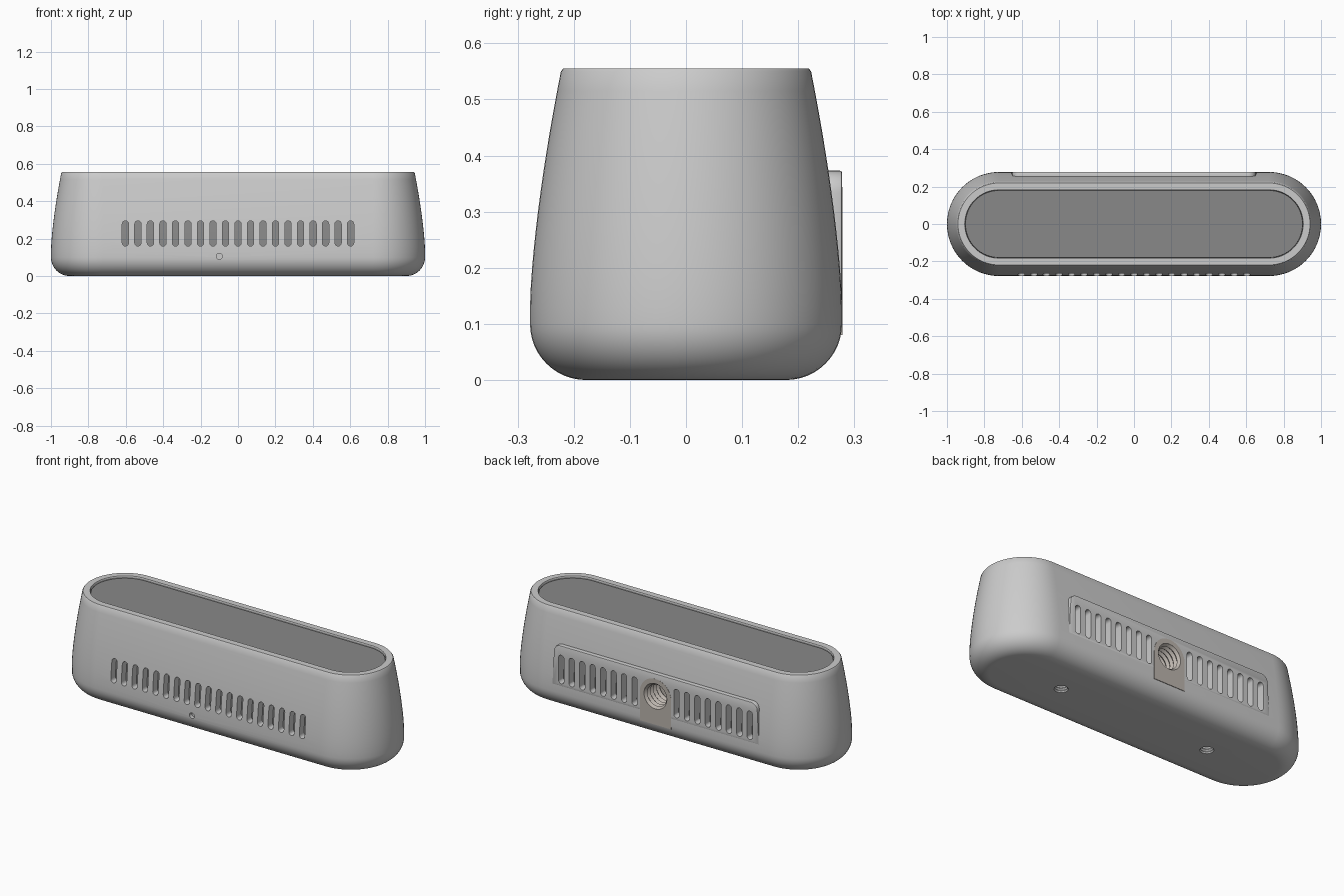
import bpy, bmesh
from math import sin, cos, pi
from mathutils import Matrix

if "Cube" in bpy.data.objects:
    bpy.data.objects.remove(bpy.data.objects["Cube"])

L = 0.722      # half length of the straight sides
WALL = 0.042   # shell thickness


def material(name, c):
    m = bpy.data.materials.new(name)
    m.diffuse_color = (*c, 1)
    m.use_nodes = True
    m.node_tree.nodes["Principled BSDF"].inputs["Base Color"].default_value = m.diffuse_color
    return m


def finish(bm, name, mat=None, recalc=True):
    if recalc:
        bmesh.ops.recalc_face_normals(bm, faces=bm.faces[:])
    me = bpy.data.meshes.new(name)
    bm.to_mesh(me)
    bm.free()
    ob = bpy.data.objects.new(name, me)
    bpy.context.collection.objects.link(ob)
    if mat:
        me.materials.append(mat)
    return ob


def loft(name, profile, mat=None, n=32):
    """Stack stadium outlines of radius r at height z, capped at both ends."""
    bm = bmesh.new()
    rings = []
    for r, z in profile:
        ring = []
        for side in (1, -1):
            for i in range(n + 1):
                a = -pi / 2 + pi * i / n
                ring.append(bm.verts.new((side * (L + r * cos(a)), side * r * sin(a), z)))
        rings.append(ring)
    for a, b in zip(rings, rings[1:]):
        for i in range(len(a)):
            j = (i + 1) % len(a)
            bm.faces.new((a[i], a[j], b[j], b[i]))
    bm.faces.new(rings[0])
    bm.faces.new(rings[-1])
    return finish(bm, name, mat)


def prisms(name, outlines, y0, y1, mat=None):
    """Extrude xz outlines from y0 to y1."""
    bm = bmesh.new()
    for pts in outlines:
        a = [bm.verts.new((x, y0, z)) for x, z in pts]
        b = [bm.verts.new((x, y1, z)) for x, z in pts]
        bm.faces.new(a)
        bm.faces.new(b)
        for i in range(len(a)):
            j = (i + 1) % len(a)
            bm.faces.new((a[i], a[j], b[j], b[i]))
    return finish(bm, name, mat)


def arc(cx, cz, r, a0, a1, n=10):
    return [(cx + r * cos(a0 + (a1 - a0) * i / n), cz + r * sin(a0 + (a1 - a0) * i / n))
            for i in range(n + 1)]


def capsule(x, z0, z1, r=0.017):
    return arc(x, z1 - r, r, 0, pi, 8) + arc(x, z0 + r, r, pi, 2 * pi, 8)


def circle(x, z, r, n=40):
    return arc(x, z, r, 0, 2 * pi, n)[:-1]


def thread(name, r, depth, turns, mtx, mat=None, n=40):
    """Inward-facing threaded bore with a closed end."""
    bm = bmesh.new()
    rings = []
    for k in range(2 * turns + 1):
        rr = r * (0.84 if k % 2 else 1)
        rings.append([bm.verts.new((rr * cos(2 * pi * i / n), rr * sin(2 * pi * i / n),
                                    depth * k / (2 * turns))) for i in range(n)])
    for a, b in zip(rings, rings[1:]):
        for i in range(n):
            j = (i + 1) % n
            bm.faces.new((b[i], b[j], a[j], a[i]))
    bm.faces.new(rings[-1][::-1])
    bm.transform(mtx)
    return finish(bm, name, mat, recalc=False)


def cut(ob, *cutters):
    bpy.context.view_layer.objects.active = ob
    for c in cutters:
        m = ob.modifiers.new("cut", 'BOOLEAN')
        m.operation, m.solver, m.object = 'DIFFERENCE', 'EXACT', c
        bpy.ops.object.modifier_apply(modifier=m.name)


dark = material("dark_window", (0.25, 0.25, 0.25))
brass = material("mount_metal", (0.50, 0.46, 0.42))


# Outer radius of the tapered housing at height z
def taper(z):
    return 0.278 - 0.056 * (max(z - 0.13, 0) / 0.425) ** 1.5


base = [(0.178 + 0.1 * sin(a), 0.1 - 0.1 * cos(a)) for a in [pi / 2 * i / 12 for i in range(13)]]
heights = [0.13 + 0.42 * i / 12 for i in range(13)]
outer = base + [(taper(z), z) for z in heights]
rim = [(0.219, 0.555), (0.183, 0.555)]
inner = [(taper(z) - WALL, z) for z in reversed(heights)] + [(0.236, 0.1), (0.21, 0.045)]

# Housing shell and the dark core whose top is the window
shell = loft("housing_shell", outer + rim + inner)
core = loft("window_core", [(0.205, 0.05), (0.231, 0.1)] +
            [(taper(z) - WALL - 0.003, z) for z in heights[:-1]] + [(0.179, 0.543)], dark)

# Raised back pad with rounded top corners
pad_shape = ([(-0.66, 0.14), (0.66, 0.14)] + arc(0.61, 0.333, 0.04, 0, pi / 2) +
             arc(-0.61, 0.333, 0.04, pi / 2, pi))
pad = prisms("back_pad", [pad_shape], 0.24, 0.2783)
bev = pad.modifiers.new("bevel", 'BEVEL')
bev.width, bev.segments = 0.004, 2
bpy.context.view_layer.objects.active = pad
bpy.ops.object.modifier_apply(modifier=bev.name)

# Arched mount plate
mount = prisms("mount_plate", [[(-0.1, 0.08), (0.1, 0.08)] + arc(0, 0.244, 0.1, 0, pi, 24)],
               0.235, 0.279, brass)

# Cutters
xs = [(i - 9) * 0.0669 for i in range(19)]
front_slots = prisms("front_slot_cutter", [capsule(x, 0.16, 0.295) for x in xs], -0.4, -0.15)
back_slots = prisms("back_slot_cutter", [capsule(x, 0.155, 0.32) for x in xs if abs(x) > 0.1],
                    0.15, 0.4)
pin_hole = prisms("pin_hole_cutter", [circle(-0.1, 0.105, 0.016, 20)], -0.4, -0.255)
mount_hole = prisms("mount_hole_cutter", [circle(0, 0.244, 0.073)], 0.12, 0.4)
screw_cut = prisms("screw_hole_cutter", [circle(x, 0, 0.036, 32) for x in (-0.48, 0.48)],
                   -0.043, 0.1)
screw_cut.data.transform(Matrix.Rotation(pi / 2, 4, 'X'))
cutters = [front_slots, back_slots, pin_hole, mount_hole, screw_cut]

cut(shell, *cutters)
cut(pad, back_slots, mount_hole)
cut(mount, mount_hole)
cut(core, mount_hole)
for c in cutters:
    bpy.data.objects.remove(c)

# Threaded bores: back mount and two bottom screws
back_thread = thread("mount_thread", 0.073, 0.14, 5,
                     Matrix.Translation((0, 0.2785, 0.244)) @ Matrix.Rotation(pi / 2, 4, 'X'), brass)
screws = [thread(f"screw_hole_{s}", 0.036, 0.042, 3, Matrix.Translation((x, 0, 0.0005)))
          for s, x in (("left", -0.48), ("right", 0.48))]

# Smooth shading with sharp edges kept
bpy.ops.object.select_all(action='DESELECT')
for ob in [shell, core, pad, mount, back_thread, *screws]:
    ob.select_set(True)
bpy.context.view_layer.objects.active = shell
bpy.ops.object.shade_smooth_by_angle(angle=pi / 6)
